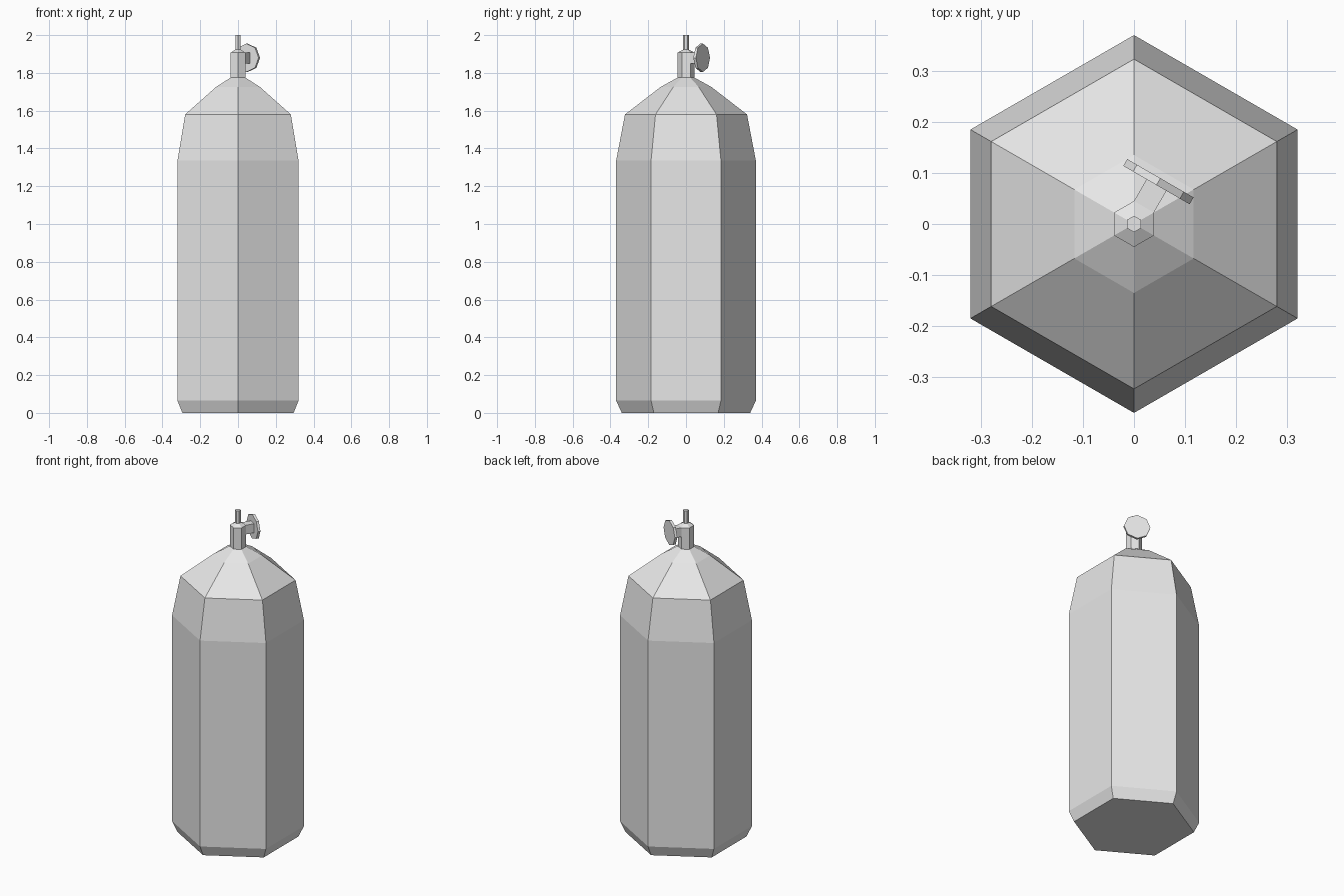
import bpy
import bmesh
import math
from mathutils import Matrix, Vector

cube = bpy.data.objects.get("Cube")
if cube:
    bpy.data.objects.remove(cube, do_unlink=True)

metal = bpy.data.materials.new("light_grey_metal")
metal.use_nodes = True
grey = (0.8, 0.8, 0.8, 1)
metal.diffuse_color = grey
metal.node_tree.nodes["Principled BSDF"].inputs["Base Color"].default_value = grey


def add_object(name, bm):
    bmesh.ops.recalc_face_normals(bm, faces=bm.faces)
    mesh = bpy.data.meshes.new(name)
    bm.to_mesh(mesh)
    bm.free()
    mesh.materials.append(metal)
    obj = bpy.data.objects.new(name, mesh)
    bpy.context.collection.objects.link(obj)
    return obj


def lathe(name, profile, sides, matrix=Matrix()):
    """Flat-sided solid from (radius, height) pairs, corners on the y axis."""
    bm = bmesh.new()
    rings = []
    for r, z in profile:
        angles = [math.pi / 2 + math.tau * i / sides for i in range(sides)]
        rings.append([bm.verts.new((r * math.cos(a), r * math.sin(a), z)) for a in angles])
    for low, high in zip(rings, rings[1:]):
        for i in range(sides):
            j = (i + 1) % sides
            bm.faces.new((low[i], low[j], high[j], high[i]))
    bm.faces.new(rings[0])
    bm.faces.new(rings[-1])
    bm.transform(matrix)
    return add_object(name, bm)


# Hexagonal tank with chamfered foot and sloping shoulders
lathe("tank_body", [(0.34, 0), (0.37, 0.065), (0.37, 1.335), (0.323, 1.58),
                    (0.135, 1.725), (0.045, 1.775)], 6)

# Valve block and outlet stem
lathe("valve", [(0.045, 1.77), (0.045, 1.907), (0.016, 1.923), (0.016, 2)], 6)

# Side arm and handwheel point out through one face of the valve
outward = Matrix.Rotation(math.radians(60), 4, "Z")

bm = bmesh.new()
bmesh.ops.create_cube(bm, size=1)
bm.transform(outward @ Matrix.Translation((0.061, 0, 1.879))
             @ Matrix.Diagonal(Vector((0.056, 0.045, 0.056, 1))))
add_object("valve_arm", bm)

wheel_axis = Matrix.Translation((0, 0, 1.88)) @ outward @ Matrix.Rotation(math.pi / 2, 4, "Y")
lathe("handwheel", [(0.075, 0.088), (0.075, 0.1035)], 8, wheel_axis)
